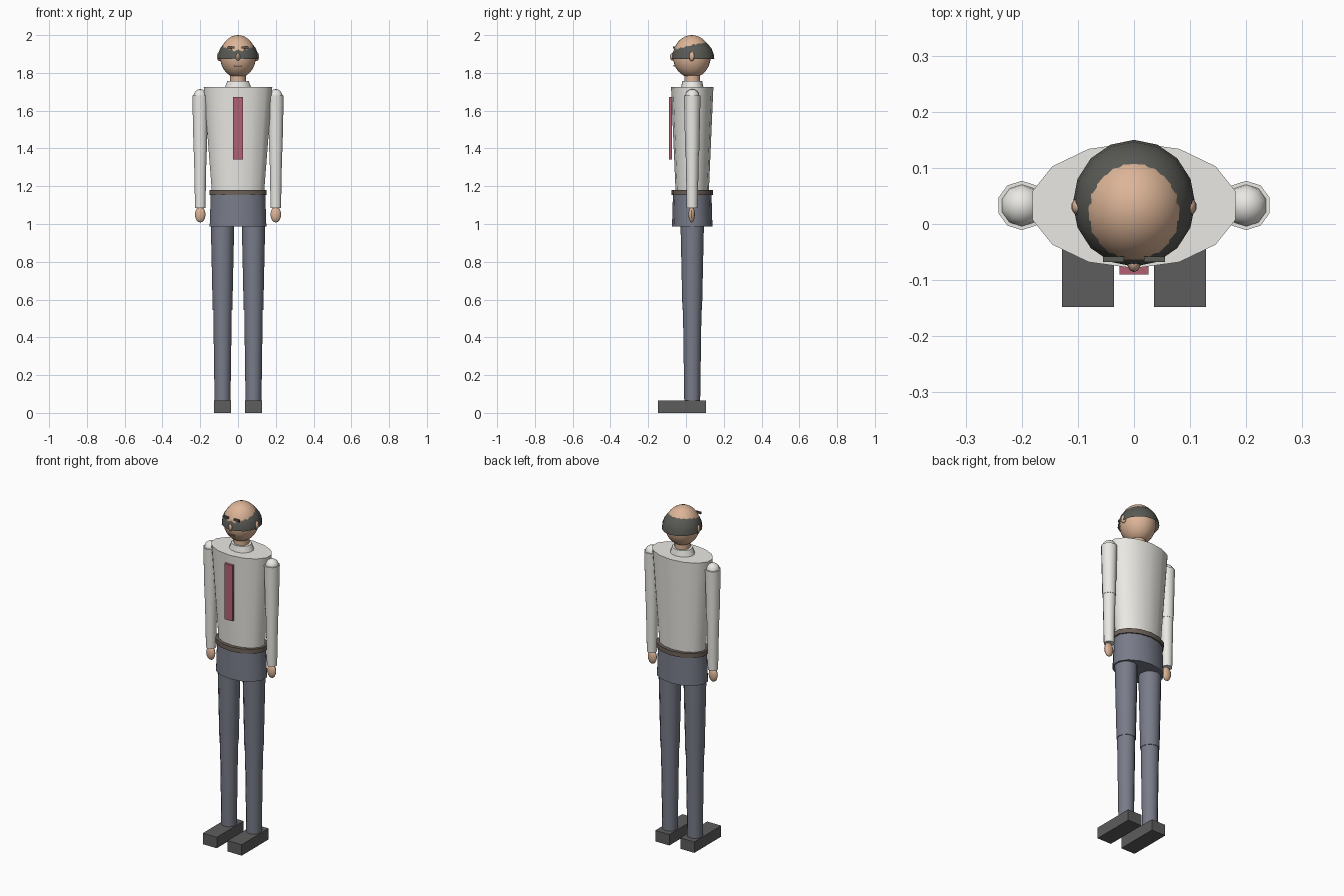
import bpy, bmesh, math
from mathutils import Matrix, Vector

if "Cube" in bpy.data.objects:
    bpy.data.objects.remove(bpy.data.objects["Cube"])

CY = 0.033  # body axis in y


def material(name, rgb):
    m = bpy.data.materials.new(name)
    m.diffuse_color = (*rgb, 1)
    m.use_nodes = True
    m.node_tree.nodes["Principled BSDF"].inputs["Base Color"].default_value = m.diffuse_color
    return m


SHIRT = material("shirt", (0.82, 0.81, 0.77))
SKIN = material("skin", (0.72, 0.46, 0.31))
HAIR = material("hair", (0.10, 0.10, 0.09))
TIE = material("tie", (0.45, 0.12, 0.17))
TROUSER = material("trousers", (0.19, 0.20, 0.25))
BELT = material("belt", (0.15, 0.12, 0.10))
SHOE = material("shoe", (0.11, 0.11, 0.11))
MOUTH = material("mouth", (0.40, 0.20, 0.16))


def finish(name, bm, mat, smooth=True):
    me = bpy.data.meshes.new(name)
    bmesh.ops.recalc_face_normals(bm, faces=bm.faces)
    bm.to_mesh(me)
    bm.free()
    ob = bpy.data.objects.new(name, me)
    bpy.context.collection.objects.link(ob)
    me.materials.append(mat)
    if smooth:
        bpy.ops.object.select_all(action='DESELECT')
        ob.select_set(True)
        bpy.context.view_layer.objects.active = ob
        bpy.ops.object.shade_smooth_by_angle(angle=math.radians(42))
    return ob


def taper(name, x, y, sections, sides, mat):
    """Capped elliptical tube; sections are (z, rx, ry)."""
    bm = bmesh.new()
    rings = []
    for z, rx, ry in sections:
        rings.append([bm.verts.new((x + rx * math.sin(2 * math.pi * i / sides),
                                    y + ry * math.cos(2 * math.pi * i / sides), z))
                      for i in range(sides)])
    for a, b in zip(rings, rings[1:]):
        for i in range(sides):
            j = (i + 1) % sides
            bm.faces.new((a[i], a[j], b[j], b[i]))
    bm.faces.new(rings[0])
    bm.faces.new(rings[-1])
    return finish(name, bm, mat)


def ball(name, centre, radii, mat, seg=16, rings=10, half=False):
    bm = bmesh.new()
    bmesh.ops.create_uvsphere(bm, u_segments=seg, v_segments=rings, radius=1)
    if half:
        geom = bm.verts[:] + bm.edges[:] + bm.faces[:]
        cut = bmesh.ops.bisect_plane(bm, geom=geom, plane_co=(0, 0, 0),
                                     plane_no=(0, 0, 1), clear_inner=True)
        rim = [e for e in cut["geom_cut"] if isinstance(e, bmesh.types.BMEdge)]
        bmesh.ops.holes_fill(bm, edges=rim, sides=0)
    bmesh.ops.transform(bm, verts=bm.verts, matrix=Matrix.Translation(centre)
                        @ Matrix.Diagonal((*radii, 1)))
    return finish(name, bm, mat)


def box(name, lo, hi, mat):
    lo, hi = Vector(lo), Vector(hi)
    bm = bmesh.new()
    bmesh.ops.create_cube(bm, size=1)
    bmesh.ops.transform(bm, verts=bm.verts, matrix=Matrix.Translation((lo + hi) / 2)
                        @ Matrix.Diagonal((*(hi - lo), 1)))
    return finish(name, bm, mat, smooth=False)


# Torso, belt, hips, tie
taper("shirt_body", 0, CY, [(1.17, 0.142, 0.088), (1.724, 0.186, 0.112)], 14, SHIRT)
taper("belt", 0, CY, [(1.153, 0.156, 0.109), (1.18, 0.156, 0.109)], 14, BELT)
taper("trouser_hips", 0, CY, [(0.987, 0.154, 0.107), (1.155, 0.148, 0.102)], 14, TROUSER)
box("necktie", (-0.026, -0.09, 1.342), (0.026, -0.074, 1.672), TIE)

# Collar and neck
taper("collar", 0, CY, [(1.72, 0.072, 0.06), (1.758, 0.058, 0.052)], 14, SHIRT)
taper("neck", 0, CY, [(1.74, 0.042, 0.042), (1.81, 0.042, 0.042)], 12, SKIN)

# Head with a ring of hair; the scalp pokes through the hair dome
ball("head", (0, 0.031, 1.887), (0.095, 0.1, 0.113), SKIN, 24, 16)
ball("hair_ring", (0, 0.037, 1.873), (0.109, 0.113, 0.112), HAIR, 16, 12, half=True)
ball("nose", (0, -0.069, 1.885), (0.012, 0.017, 0.02), SKIN, 10, 8)
box("mouth", (-0.02, -0.066, 1.835), (0.02, -0.055, 1.841), MOUTH)

for s, side in ((-1, "right"), (1, "left")):
    # Ears and eyebrows
    ball(side + "_ear", (s * 0.098, 0.031, 1.887), (0.014, 0.016, 0.025), SKIN, 10, 8)
    xs = sorted((s * 0.018, s * 0.055))
    box(side + "_eyebrow", (xs[0], -0.068, 1.929), (xs[1], -0.058, 1.94), HAIR)

    # Arm
    ax = s * 0.2
    ball(side + "_shoulder", (ax, CY, 1.676), (0.038, 0.038, 0.038), SHIRT, 10, 8)
    taper(side + "_upper_sleeve", ax, CY,
          [(1.38, 0.037, 0.037), (1.68, 0.044, 0.044)], 10, SHIRT)
    taper(side + "_lower_sleeve", ax, CY,
          [(1.085, 0.029, 0.029), (1.385, 0.035, 0.035)], 10, SHIRT)
    ball(side + "_hand", (ax, CY - 0.003, 1.05), (0.028, 0.017, 0.042), SKIN, 12, 8)

    # Leg and shoe
    lx = s * 0.082
    taper(side + "_thigh", lx, CY, [(0.545, 0.052, 0.052), (1.0, 0.062, 0.062)], 12, TROUSER)
    taper(side + "_shin", lx, CY, [(0.055, 0.042, 0.042), (0.55, 0.049, 0.049)], 12, TROUSER)
    box(side + "_shoe", (lx - 0.046, -0.148, 0), (lx + 0.046, 0.105, 0.065), SHOE)
